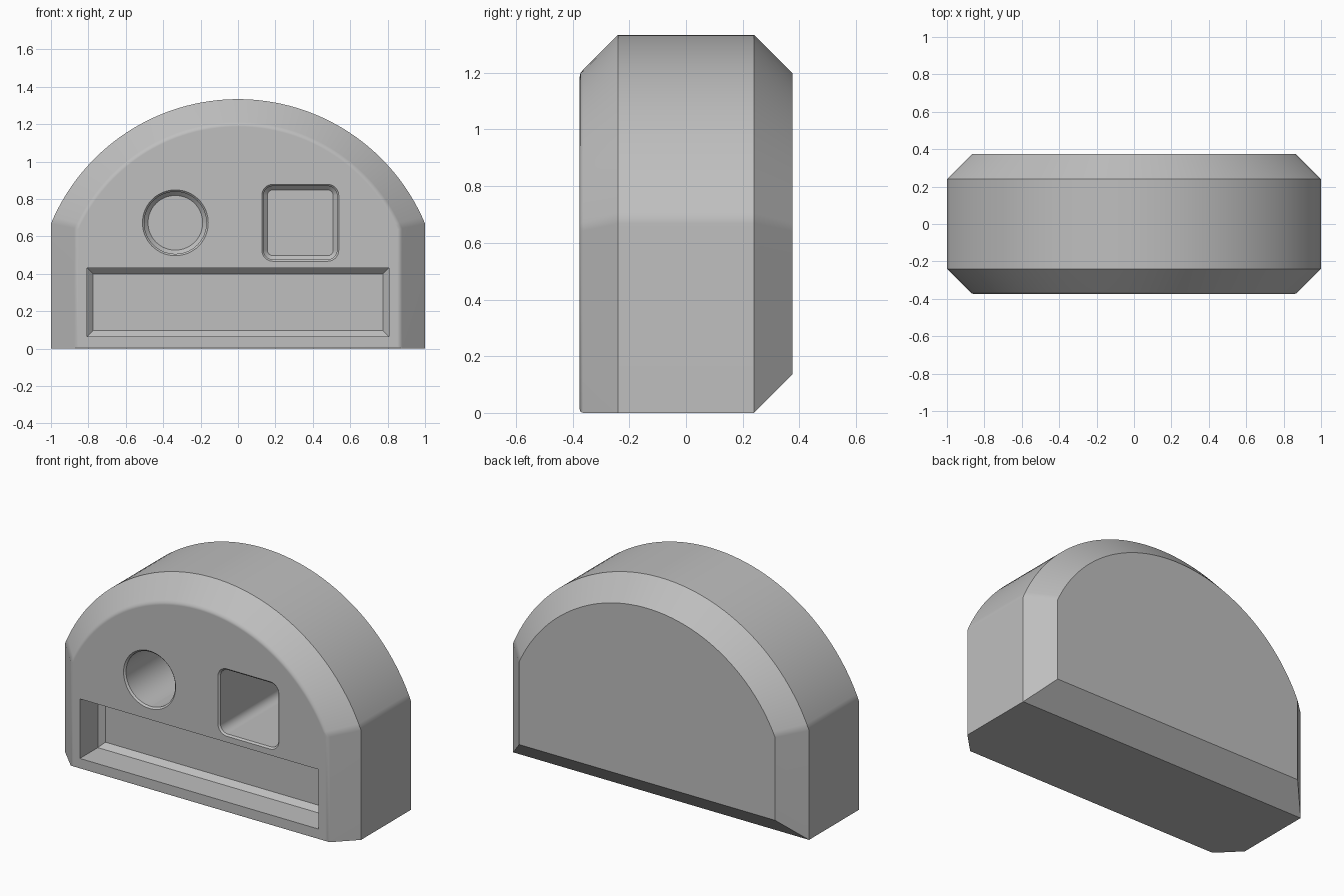
import bpy
import bmesh
import math

if "Cube" in bpy.data.objects:
    bpy.data.objects.remove(bpy.data.objects["Cube"], do_unlink=True)

grey = bpy.data.materials.new("plain_grey")
grey.use_nodes = True
colour = (0.52, 0.52, 0.52, 1)
grey.diffuse_color = colour
grey.node_tree.nodes["Principled BSDF"].inputs["Base Color"].default_value = colour


def loft(name, rings):
    """Skin a list of equal-length point rings and cap both ends."""
    bm = bmesh.new()
    loops = [[bm.verts.new(p) for p in ring] for ring in rings]
    for a, b in zip(loops, loops[1:]):
        for i in range(len(a)):
            j = (i + 1) % len(a)
            bm.faces.new((a[i], a[j], b[j], b[i]))
    bm.faces.new(loops[0])
    bm.faces.new(loops[-1])
    bmesh.ops.recalc_face_normals(bm, faces=bm.faces)
    mesh = bpy.data.meshes.new(name)
    bm.to_mesh(mesh)
    bm.free()
    mesh.materials.append(grey)
    obj = bpy.data.objects.new(name, mesh)
    bpy.context.collection.objects.link(obj)
    return obj


def arch(y, inset, bottom, steps=64):
    """Flat-bottomed outline with straight sides under a wide arc."""
    radius, centre, half = 1.084 - inset, 0.25, 1 - inset
    sweep = math.asin(half / radius)
    points = [(-half, y, bottom)]
    for k in range(steps + 1):
        a = sweep * (2 * k / steps - 1)
        points.append((radius * math.sin(a), y, centre + radius * math.cos(a)))
    return points + [(half, y, bottom)]


def rounded_rect(x, z, half_x, half_z, radius, y, inset, steps):
    """Rounded rectangle outline, shrunk by the inset."""
    r = max(radius - inset, 0.0)
    points = []
    for q, (sx, sz) in enumerate(((1, 1), (-1, 1), (-1, -1), (1, -1))):
        cx = x + sx * (half_x - inset - r)
        cz = z + sz * (half_z - inset - r)
        for k in range(steps):
            a = math.pi / 2 * (q + k / max(steps - 1, 1))
            points.append((cx + r * math.cos(a), y, cz + r * math.sin(a)))
    return points


# Body: wide chamfers front and back, softened front rim
body = loft("arched_body", [arch(*s) for s in (
    (-0.375, 0.147, 0.012), (-0.372, 0.134, 0.004), (-0.363, 0.123, 0),
    (-0.24, 0, 0), (0.24, 0, 0), (0.375, 0.135, 0.135))])

# Pocket sections as (y, inset), from the mouth to the floor
deep = ((-0.395, -0.02), (-0.365, 0.01), (0.26, 0.01), (0.28, 0.03))
shallow = ((-0.42, 0), (-0.202, 0), (-0.172, 0.03))


def pocket(name, x, z, half_x, half_z, radius, steps, sections):
    """Cut one pocket into the front of the body."""
    cutter = loft(name, [rounded_rect(x, z, half_x, half_z, radius, y, i, steps)
                         for y, i in sections])
    cutter.hide_render = True
    mod = body.modifiers.new(name, 'BOOLEAN')
    mod.operation = 'DIFFERENCE'
    mod.solver = 'EXACT'
    mod.object = cutter
    bpy.context.view_layer.objects.active = body
    bpy.ops.object.modifier_apply(modifier=mod.name)
    bpy.data.objects.remove(cutter, do_unlink=True)


# Round hole (corner arcs nearly meet), square hole and long slot
pocket("round_hole", -0.335, 0.673, 0.176, 0.176, 0.1755, 17, deep)
pocket("square_hole", 0.333, 0.673, 0.206, 0.206, 0.06, 9, deep)
pocket("long_slot", 0, 0.248, 0.806, 0.182, 0, 1, shallow)

# Shading
bpy.ops.object.select_all(action='DESELECT')
body.select_set(True)
bpy.context.view_layer.objects.active = body
bpy.ops.object.shade_smooth_by_angle(angle=math.radians(30))
weighted = body.modifiers.new("even_normals", 'WEIGHTED_NORMAL')
weighted.keep_sharp = True
